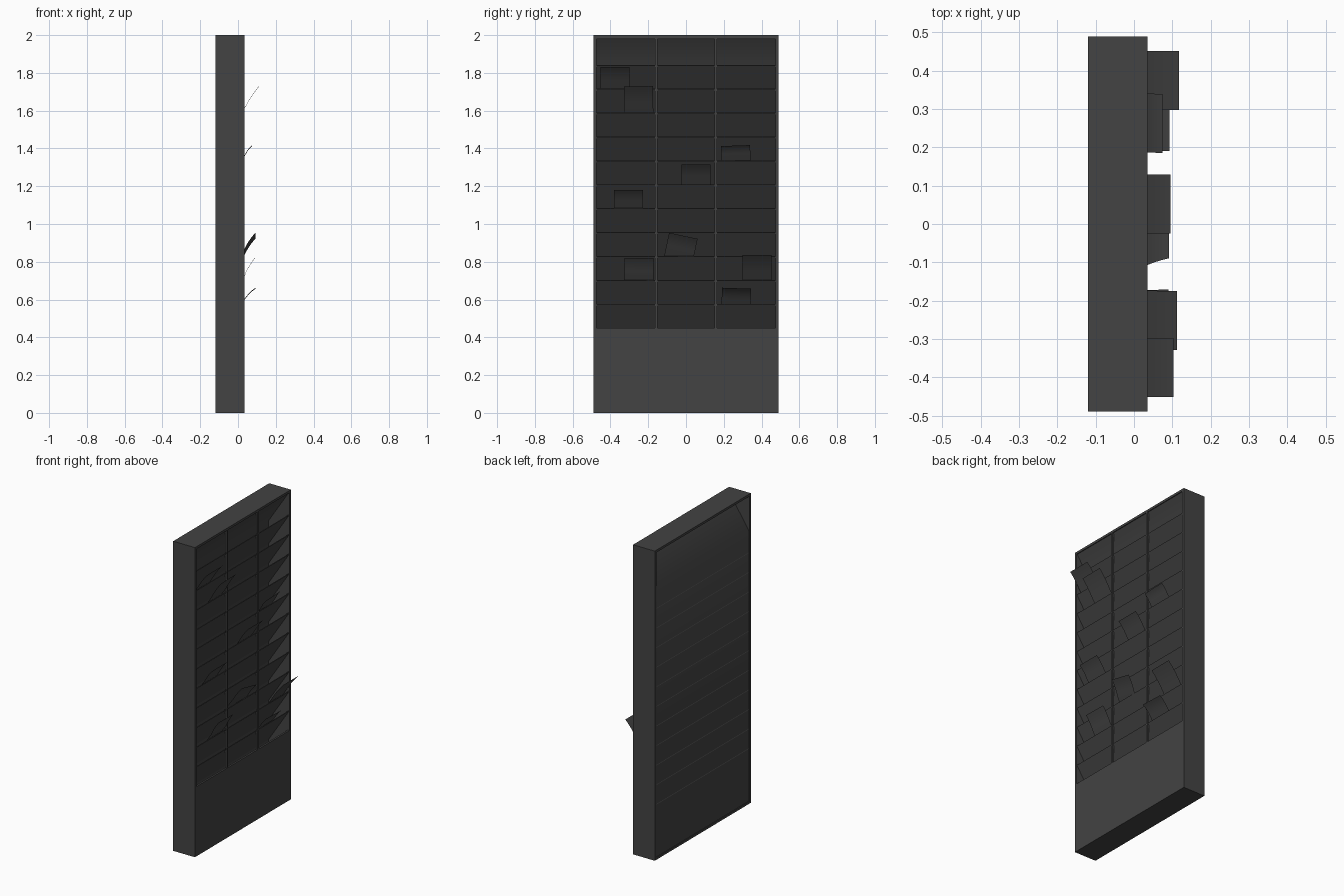
import bpy
import bmesh
from math import radians
from mathutils import Matrix, Vector

cube = bpy.data.objects.get("Cube")
if cube:
    bpy.data.objects.remove(cube, do_unlink=True)

charcoal = bpy.data.materials.new("charcoal")
charcoal.use_nodes = True
colour = (0.056, 0.056, 0.056, 1)
charcoal.diffuse_color = colour
charcoal.node_tree.nodes["Principled BSDF"].inputs["Base Color"].default_value = colour

BACK, FRONT = -0.12, 0.035
HALF, TOP, WALL = 0.49, 2.0, 0.015
SILL, PITCH, SHELVES = 0.45, 0.1265, 12
RAKE = 1.52  # rise of a shelf per unit of depth


def finish(name, bm, smooth=False):
    mesh = bpy.data.meshes.new(name)
    bm.to_mesh(mesh)
    bm.free()
    mesh.materials.append(charcoal)
    for poly in mesh.polygons:
        poly.use_smooth = smooth
    obj = bpy.data.objects.new(name, mesh)
    bpy.context.collection.objects.link(obj)
    return obj


def box(name, low, high):
    low, high = Vector(low), Vector(high)
    bm = bmesh.new()
    bmesh.ops.create_cube(bm, size=1, matrix=Matrix.Translation((low + high) / 2)
                          @ Matrix.Diagonal((high - low).to_4d()))
    return finish(name, bm)


def sheet(name, profile, y0, y1, turn=None, smooth=False):
    """Sweep an (x, z) profile from y0 to y1."""
    bm = bmesh.new()
    rows = [[bm.verts.new((x, y, z)) for y in (y0, y1)] for x, z in profile]
    for a, b in zip(rows, rows[1:]):
        bm.faces.new((a[0], a[1], b[1], b[0]))
    if turn:
        bmesh.ops.transform(bm, matrix=turn, verts=bm.verts)
    return finish(name, bm, smooth)


# Cabinet shell
inner = HALF - WALL
for side, s in (("left", 1), ("right", -1)):
    ys = sorted((s * inner, s * HALF))
    box(side + "_wall", (BACK, ys[0], 0), (FRONT, ys[1], TOP))
box("top_wall", (BACK, -inner, TOP - WALL), (FRONT, inner, TOP))
box("bottom_wall", (BACK, -inner, 0), (FRONT, inner, WALL))
box("lower_front_panel", (FRONT - 0.012, -inner, WALL), (FRONT, inner, SILL))

# Back panel, bending forward under the top
back_x = BACK + 0.004
crown = TOP - WALL
depth = FRONT - 0.005 - back_x
sheet("back_panel", [(back_x, WALL), (back_x, crown - depth * RAKE),
                     (FRONT - 0.005, crown)], -inner, inner, smooth=True)

# Raked shelves, each running from its front lip down to the back
for i in range(1, SHELVES):
    lip = SILL + i * PITCH
    x = FRONT - 0.004
    drop = (x - back_x) * RAKE
    shelf = sheet(f"shelf_{i}", [(x, lip), (back_x, lip - drop)], -inner, inner)
    thick = shelf.modifiers.new("thickness", "SOLIDIFY")
    thick.thickness = 0.004
    thick.offset = 0

# Upright dividing strips
for name, y in (("right_divider", -0.157), ("left_divider", 0.157)):
    box(name, (FRONT - 0.012, y - 0.006, SILL), (FRONT, y + 0.006, crown))

# Leaflets: shelf number, centre y, top x, top z, roll in degrees
leaflets = [
    (10, -0.375, 0.103, 1.83, 0),
    (9, -0.25, 0.112, 1.73, 1),
    (7, 0.265, 0.075, 1.415, 2),
    (6, 0.052, 0.095, 1.315, 0),
    (5, -0.305, 0.09, 1.18, 0),
    (3, -0.037, 0.092, 0.94, -12),
    (2, -0.25, 0.09, 0.82, -1),
    (2, 0.375, 0.117, 0.835, 0),
    (1, 0.265, 0.093, 0.66, -2),
]
for n, (shelf_no, y, tip_x, tip_z, roll) in enumerate(leaflets, 1):
    lip = SILL + shelf_no * PITCH
    mouth = Vector((FRONT, lip + 0.025))
    tip = Vector((tip_x, tip_z))
    # Straight inside the pocket, drooping outside it
    bend = (mouth + tip) / 2 + Vector((-0.004, 0.008))
    foot = mouth - Vector((0.06, 0.06 * RAKE))
    path = [foot, mouth]
    for k in range(1, 6):
        t = k / 5
        path.append(mouth * (1 - t) ** 2 + bend * 2 * t * (1 - t) + tip * t * t)
    pivot = Matrix.Translation((0, y, lip))
    turn = pivot @ Matrix.Rotation(radians(roll), 4, "X") @ pivot.inverted()
    sheet(f"leaflet_{n}", path, y - 0.077, y + 0.077, turn, smooth=True)
